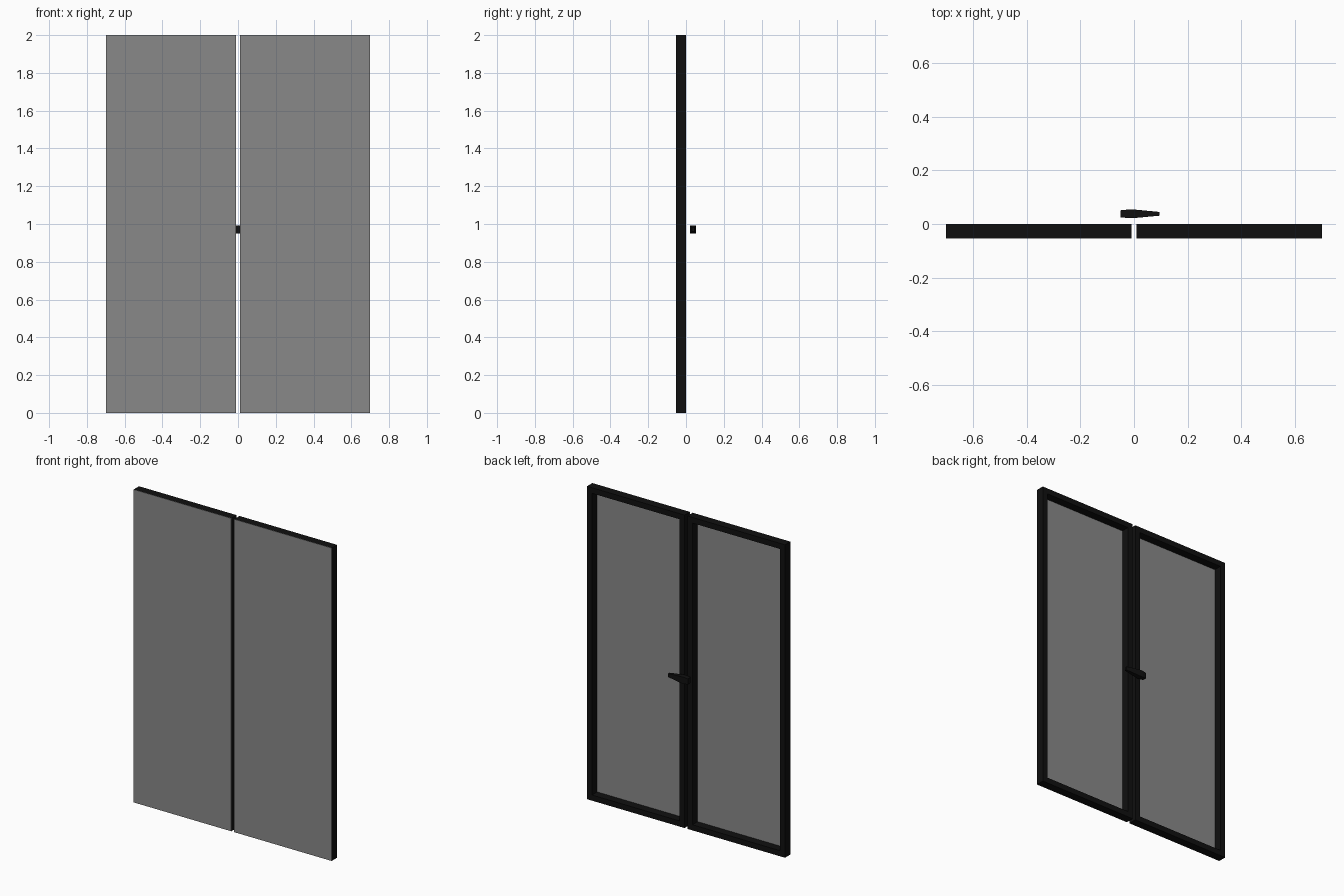
import bpy, bmesh

if "Cube" in bpy.data.objects:
    bpy.data.objects.remove(bpy.data.objects["Cube"])

W, H, GAP = 0.70, 2.0, 0.01        # half width, height, half gap
FRONT, BACK, RAIL = -0.054, 0.0, 0.036
PANE = 0.002                       # pane thickness


def material(name, value):
    m = bpy.data.materials.new(name)
    m.diffuse_color = (value, value, value, 1)
    m.use_nodes = True
    m.node_tree.nodes["Principled BSDF"].inputs["Base Color"].default_value = m.diffuse_color
    return m


def add(name, bm, mat):
    bmesh.ops.recalc_face_normals(bm, faces=bm.faces)
    mesh = bpy.data.meshes.new(name)
    bm.to_mesh(mesh)
    bm.free()
    mesh.materials.append(mat)
    obj = bpy.data.objects.new(name, mesh)
    bpy.context.collection.objects.link(obj)
    return obj


def loft(bm, loops, closed=False):
    """Join matching four-point loops with quads, ring-closed or capped."""
    rings = [[bm.verts.new(p) for p in loop] for loop in loops]
    pairs = list(zip(rings, rings[1:]))
    if closed:
        pairs.append((rings[-1], rings[0]))
    else:
        bm.faces.new(rings[0])
        bm.faces.new(rings[-1])
    for a, b in pairs:
        for i in range(4):
            j = (i + 1) % 4
            bm.faces.new((a[i], a[j], b[j], b[i]))


def rect(x0, x1, z0, z1, y):
    return [(x0, y, z0), (x1, y, z0), (x1, y, z1), (x0, y, z1)]


black = material("black", 0.005)
grey = material("glass_grey", 0.25)

for side, x0, x1 in (("left", -W, -GAP), ("right", GAP, W)):
    outer = (x0, x1, 0, H)
    inner = (x0 + RAIL, x1 - RAIL, RAIL, H - RAIL)

    # Frame behind the glass: outer and inner rims
    bm = bmesh.new()
    y = FRONT + PANE
    loft(bm, [rect(*outer, y), rect(*outer, BACK),
              rect(*inner, BACK), rect(*inner, y)], closed=True)
    add(side + "_door_frame", bm, black)

    # Pane covering the whole front
    bm = bmesh.new()
    loft(bm, [rect(*outer, FRONT), rect(*outer, y)])
    add(side + "_door_pane", bm, grey)

# Tapered handle: x, half depth, half height
bm = bmesh.new()
cy, cz = 0.038, 0.971
sections = [(-0.050, 0.013, 0.018), (-0.022, 0.016, 0.021),
            (0.000, 0.016, 0.021), (0.095, 0.007, 0.011)]
loft(bm, [[(x, cy - d, cz - h), (x, cy + d, cz - h),
           (x, cy + d, cz + h), (x, cy - d, cz + h)] for x, d, h in sections])
add("door_handle", bm, black)
